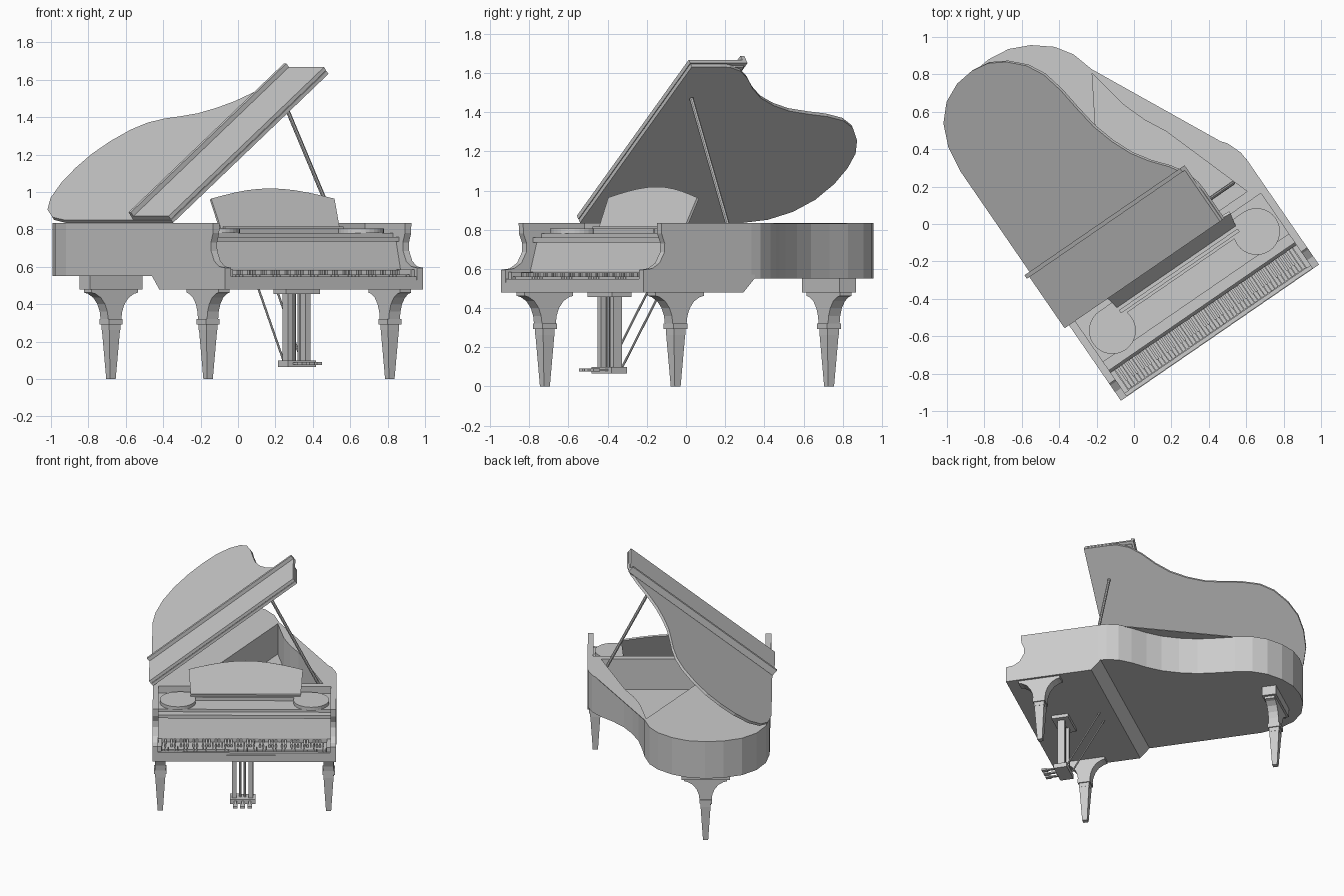
import bpy
import bmesh
from math import radians, sin, pi
from mathutils import Matrix, Vector

default_cube = bpy.data.objects.get("Cube")
if default_cube:
    bpy.data.objects.remove(default_cube, do_unlink=True)

# Instrument frame: x along the keyboard, y toward the tail, origin at the bass corner
FRAME = Matrix.Translation((-0.07, -0.945, 0)) @ Matrix.Rotation(radians(34.5), 4, "Z")
WIDTH = 1.285
MIDDLE = 0.63
RIM_TOP = 0.835


def finish(name, bm, place=None):
    bmesh.ops.recalc_face_normals(bm, faces=bm.faces)
    mesh = bpy.data.meshes.new(name)
    bm.to_mesh(mesh)
    bm.free()
    obj = bpy.data.objects.new(name, mesh)
    bpy.context.collection.objects.link(obj)
    obj.matrix_world = FRAME @ (place or Matrix())
    return obj


def prism(name, points, low, high, axis="Z", place=None):
    """Extrude a flat outline along one axis."""
    order = {
        "X": lambda a, b, t: (t, a, b),
        "Y": lambda a, b, t: (a, t, b),
        "Z": lambda a, b, t: (a, b, t),
    }[axis]
    bm = bmesh.new()
    face = bm.faces.new([bm.verts.new(order(a, b, low)) for a, b in points])
    moved = bmesh.ops.extrude_face_region(bm, geom=[face], use_keep_orig=True)["geom"]
    verts = [v for v in moved if isinstance(v, bmesh.types.BMVert)]
    bmesh.ops.translate(bm, verts=verts, vec=order(0, 0, high - low))
    return finish(name, bm, place)


def add_box(bm, x, y, z, taper=1.0):
    """Box from (min, max) ranges; taper scales the lower end."""
    centre = Vector(((x[0] + x[1]) / 2, (y[0] + y[1]) / 2, (z[0] + z[1]) / 2))
    size = Vector((x[1] - x[0], y[1] - y[0], z[1] - z[0]))
    for v in bmesh.ops.create_cube(bm, size=1)["verts"]:
        if v.co.z < 0:
            v.co.x *= taper
            v.co.y *= taper
        v.co = centre + v.co * size


def box(name, x, y, z, place=None, taper=1.0):
    bm = bmesh.new()
    add_box(bm, x, y, z, taper)
    return finish(name, bm, place)


def rod(name, start, end, radius, sides=8):
    start, end = Vector(start), Vector(end)
    way = end - start
    bm = bmesh.new()
    bmesh.ops.create_cone(bm, cap_ends=True, segments=sides, radius1=radius,
                          radius2=radius, depth=way.length)
    turn = way.to_track_quat("Z", "Y").to_matrix().to_4x4()
    return finish(name, bm, Matrix.Translation((start + end) / 2) @ turn)


# Case outline: straight spine, round tail, curved bentside
tail = [(0, 0.49), (0, 1.5), (0.025, 1.64), (0.09, 1.76), (0.19, 1.845),
        (0.32, 1.893), (0.45, 1.905), (0.57, 1.89), (0.68, 1.84), (0.78, 1.76), (0.84, 1.67)]
bentside = [(0.875, 1.55), (0.895, 1.42), (0.92, 1.29), (0.965, 1.17), (1.025, 1.06),
            (1.1, 0.97), (1.19, 0.885), (1.25, 0.81), (1.28, 0.73)]
outline = tail + bentside + [(WIDTH, 0.67), (WIDTH, 0.49)]
case = prism("case", outline, 0.55, RIM_TOP)

# Open well over the soundboard
well = [(0.865, 1.53), (0.885, 1.42), (0.91, 1.29), (0.955, 1.165), (1.015, 1.05),
        (1.19, 0.54), (0.27, 0.54)]
cutter = prism("well_cutter", well, 0.6, 1)
cutter.hide_render = True
cut = case.modifiers.new("Well", "BOOLEAN")
cut.operation = "DIFFERENCE"
cut.solver = "EXACT"
cut.object = cutter
bpy.context.view_layer.objects.active = case
bpy.ops.object.modifier_apply(modifier=cut.name)
bpy.data.objects.remove(cutter, do_unlink=True)

# Thin top board bridging the hollow of the bentside
prism("top_board", bentside, RIM_TOP - 0.006, RIM_TOP)

# Keybed with sloped rear edge
prism("keybed", [(0, 0.48), (0.62, 0.48), (0.69, 0.552), (0.69, 0.57), (0.5, 0.57),
                 (0.5, 0.53), (0, 0.53)], 0, WIDTH, "X")

# Scrolled arms at both ends of the keyboard
arm = [(0, 0.48), (0, 0.595), (0.055, 0.602), (0.1, 0.63), (0.13, 0.685), (0.132, 0.73),
       (0.112, 0.78), (0.11, RIM_TOP), (0.5, RIM_TOP), (0.5, 0.48)]
for side, left in (("bass", 0), ("treble", WIDTH - 0.04)):
    prism(side + "_arm", arm, left, left + 0.04, "X")
    edge = 0.04 if side == "bass" else WIDTH - 0.065
    box(side + "_key_block", (edge, edge + 0.025), (0.02, 0.16), (0.52, 0.585))

# Fallboard, its ledge, and the deck behind
prism("fallboard", [(0.155, 0.53), (0.155, 0.59), (0.195, 0.735), (0.17, 0.735),
                    (0.17, 0.76), (0.225, 0.76), (0.225, 0.78), (0.5, 0.78), (0.5, 0.53)],
      0.04, WIDTH - 0.04, "X")
box("key_slip", (0.04, WIDTH - 0.04), (0.003, 0.025), (0.52, 0.548))

# Keys
first, count = 0.067, 52
step = (WIDTH - 2 * first) / count
whites, blacks = bmesh.new(), bmesh.new()
for i in range(count):
    x = first + i * step
    add_box(whites, (x + 0.001, x + step - 0.001), (0.027, 0.16), (0.52, 0.56))
    if i % 7 in (0, 2, 3, 5, 6) and i < count - 1:
        add_box(blacks, (x + step * 0.7, x + step * 1.3), (0.07, 0.16), (0.55, 0.582))
finish("white_keys", whites)
finish("black_keys", blacks)

# Music shelf with round ends, and the leaning desk
for name, x in (("bass_shelf", 0.175), ("treble_shelf", WIDTH - 0.175)):
    rod(name, (x, 0.335, 0.78), (x, 0.335, 0.805), 0.125, 32)
box("music_shelf", (0.175, WIDTH - 0.175), (0.37, 0.46), (0.78, 0.805))
desk = [(-0.385, 0), (-0.4, 0.18)]
desk += [(-0.4 + 0.08 * i, 0.18 + 0.06 * sin(pi * i / 10)) for i in range(1, 10)]
desk += [(0.4, 0.18), (0.385, 0)]
lean = Matrix.Translation((0.65, 0.42, 0.8)) @ Matrix.Rotation(radians(-24), 4, "X")
prism("music_desk", desk, 0, 0.014, "Y", lean)
box("desk_lip", (0.265, 1.035), (0.385, 0.405), (0.8, 0.815))

# Raised lid with the front flap folded back on top
lid_place = Matrix.Translation((0, 0, RIM_TOP)) @ Matrix.Rotation(radians(-38.3), 4, "Y")
prism("lid", outline, 0, 0.02, "Z", lid_place)
box("lid_flap", (0, WIDTH), (0.49, 0.845), (0.024, 0.046), lid_place)
box("flap_hinge", (0.02, WIDTH - 0.02), (0.5, 0.83), (0.015, 0.03), lid_place)
box("flap_rail", (0, WIDTH), (0.822, 0.845), (0.04, 0.072), lid_place)
rod("lid_prop", (1.155, 0.62, 0.8), (0.815, 0.62, 1.47), 0.011)

# Legs: flared bracket, collars, tapered shaft
half = [(0.15, 0.482), (0.15, 0.462), (0.125, 0.456), (0.09, 0.435), (0.063, 0.4),
        (0.048, 0.36), (0.042, 0.315)]
flare = half + [(-a, b) for a, b in reversed(half)]


def leg(name, x, y, turn):
    place = Matrix.Translation((x, y, 0)) @ Matrix.Rotation(radians(turn), 4, "Z")
    prism(name + "_bracket", flare, -0.036, 0.036, "Y", place)
    for part, r, low, high, taper in (("collar", 0.044, 0.292, 0.322, 1),
                                      ("neck", 0.036, 0.262, 0.295, 1),
                                      ("shaft", 0.035, 0, 0.265, 0.52)):
        box(name + "_" + part, (-r, r), (-r, r), (low, high), place, taper)


leg("bass_leg", 0.053, 0.236, 90)
leg("treble_leg", WIDTH - 0.053, 0.236, 90)
leg("tail_leg", 0.447, 1.726, 0)
box("tail_leg_plate", (0.277, 0.617), (1.675, 1.777), (0.48, 0.56))

# Pedal lyre
box("lyre_top", (MIDDLE - 0.11, MIDDLE + 0.11), (0.18, 0.3), (0.455, 0.485))
box("lyre_base", (MIDDLE - 0.09, MIDDLE + 0.09), (0.19, 0.285), (0.065, 0.1))
for side in (-1, 1):
    x = MIDDLE + side * 0.058
    box("lyre_post", (x - 0.016, x + 0.016), (0.215, 0.265), (0.1, 0.46))
    rod("lyre_rod", (MIDDLE + side * 0.016, 0.24, 0.1), (MIDDLE + side * 0.016, 0.24, 0.46), 0.009)
    rod("lyre_brace", (x, 0.28, 0.1), (x, 0.52, 0.49), 0.006)
for i in (-1, 0, 1):
    x = MIDDLE + i * 0.05
    box("pedal", (x - 0.009, x + 0.009), (0.13, 0.2), (0.078, 0.088))
    box("pedal_tip", (x - 0.016, x + 0.016), (0.095, 0.135), (0.076, 0.09))
